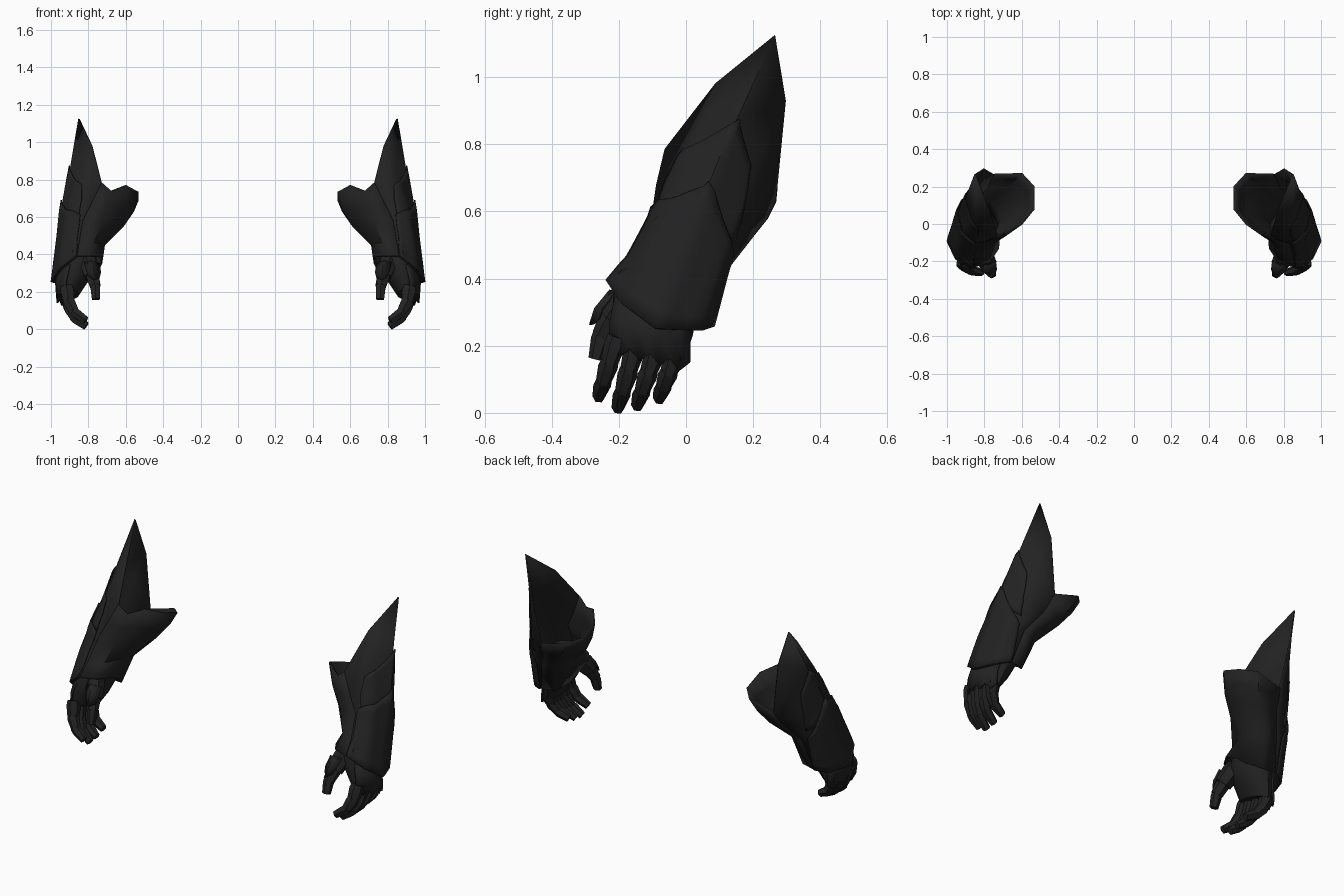
import bpy, bmesh, math
from mathutils import Vector
from mathutils.bvhtree import BVHTree

if "Cube" in bpy.data.objects:
    bpy.data.objects.remove(bpy.data.objects["Cube"])

black = bpy.data.materials.new("black_metal")
black.diffuse_color = (0.016, 0.016, 0.016, 1)
black.use_nodes = True
black.node_tree.nodes["Principled BSDF"].inputs["Base Color"].default_value = black.diffuse_color


def finish(name, bm, thick=0.0, angle=40):
    """Turn a bmesh into a mirrored, shaded object."""
    bmesh.ops.recalc_face_normals(bm, faces=bm.faces)
    me = bpy.data.meshes.new(name)
    bm.to_mesh(me)
    bm.free()
    me.materials.append(black)
    ob = bpy.data.objects.new(name, me)
    bpy.context.collection.objects.link(ob)
    bpy.ops.object.select_all(action='DESELECT')
    ob.select_set(True)
    bpy.context.view_layer.objects.active = ob
    bpy.ops.object.shade_smooth_by_angle(angle=math.radians(angle))
    if thick:
        m = ob.modifiers.new("thickness", 'SOLIDIFY')
        m.thickness = thick
        m.offset = 0
    m = ob.modifiers.new("pair", 'MIRROR')
    m.use_axis = (True, False, False)
    return ob


def add_loft(bm, rows, closed=False):
    """Skin a grid of points; closed rows also get end caps."""
    vs = [[bm.verts.new(p) for p in r] for r in rows]
    n = len(rows[0])
    for a, b in zip(vs, vs[1:]):
        for i in range(n if closed else n - 1):
            j = (i + 1) % n
            bm.faces.new((a[i], a[j], b[j], b[i]))
    if closed:
        bm.faces.new(vs[0])
        bm.faces.new(vs[-1])


def sheet(name, rows, thick=0.01):
    bm = bmesh.new()
    add_loft(bm, rows)
    return finish(name, bm, thick)


def refine(row, n=4):
    """Insert evenly spaced points between neighbours."""
    out = [row[0]]
    for a, b in zip(row, row[1:]):
        out += [a.lerp(b, k / n) for k in range(1, n + 1)]
    return out


def add_segment(bm, p0, p1, w0, w1, t0, t1):
    """Tapered six-sided armour segment from p0 to p1."""
    p0, p1 = Vector(p0), Vector(p1)
    d = (p1 - p0).normalized()
    u = (Vector((0, 1, 0)) - d * d.y).normalized()
    v = d.cross(u)
    rows = []
    for f, s in ((0, 0.8), (0.3, 1.0), (1, 1.0)):
        w, t = (w0 + (w1 - w0) * f) * s, (t0 + (t1 - t0) * f) * s
        c = p0.lerp(p1, f)
        rows.append([c + u * w * math.cos(a) + v * t * math.sin(a)
                     for a in (k * math.pi / 3 for k in range(6))])
    add_loft(bm, rows, True)


# Cuff: columns run from the wrist up to the rim
front_edge = [(.86, -.232, .39), (.85, -.17, .46), (.83, -.10, .58),
              (.78, -.085, .68), (.73, -.06, .785)]
back_edge = [(.88, .075, .26), (.84, .13, .44), (.78, .20, .53),
             (.765, .24, .58), (.75, .265, .63)]
outer = [
    [(.945, -.185, .32), (.928, -.12, .47), (.895, -.05, .64), (.845, .03, .83), (.78, .09, .98)],
    [(.99, -.09, .25), (.96, -.01, .45), (.935, .06, .65), (.893, .15, .87), (.85, .265, 1.125)],
    [(.945, .03, .245), (.92, .095, .44), (.88, .16, .60), (.84, .225, .78), (.80, .295, .93)],
]
inner = [
    [(.77, -.20, .39), (.77, -.13, .46), (.735, -.09, .57), (.70, -.07, .66), (.68, -.05, .74)],
    [(.725, -.13, .385), (.735, -.04, .46), (.67, -.025, .56), (.62, -.01, .66), (.60, 0, .77)],
    [(.73, -.06, .35), (.715, .02, .45), (.615, .045, .55), (.56, .07, .64), (.535, .08, .735)],
    [(.755, 0, .30), (.725, .07, .44), (.62, .13, .55), (.56, .17, .63), (.535, .20, .69)],
    [(.80, .06, .265), (.77, .12, .44), (.68, .20, .53), (.63, .24, .60), (.60, .27, .67)],
]
outer_cols = [front_edge] + outer + [back_edge]
sheet("outer_cuff", outer_cols, 0.008)
sheet("inner_cuff", [front_edge] + inner + [back_edge], 0.008)

# Surface that the overlapping plates are fitted onto
verts = [Vector(p) for c in outer_cols for p in c]
quads = [(i * 5 + j, i * 5 + j + 1, i * 5 + j + 6, i * 5 + j + 5)
         for i in range(4) for j in range(4)]
surface = BVHTree.FromPolygons(verts, quads)


def plate(name, rows, gap):
    """Pointed plate hugging the outer cuff, lifting slightly toward its tip."""
    rows = [refine([Vector(p) for p in r]) for r in rows]
    rows = list(zip(*[refine(list(c)) for c in zip(*rows)]))
    fitted = []
    for k, r in enumerate(rows):
        line = []
        for p in r:
            q, n, _, _ = surface.find_nearest(p)
            axis = Vector((.82, -.07 + .4 * (q.z - .35), q.z))
            if n.dot(q - axis) < 0:
                n = -n
            line.append(q + n * gap * (0.75 + 0.7 * k / (len(rows) - 1)))
        fitted.append(line)
    sheet(name, fitted, 0.006)


plate("lower_plate", [
    [(.86, -.235, .39), (.95, -.19, .315), (.997, -.09, .25), (.95, .03, .24), (.88, .075, .26)],
    [(.86, -.16, .49), (.94, -.11, .49), (.983, -.01, .47), (.94, .09, .42), (.88, .125, .40)],
    [(.835, -.085, .605), (.91, -.02, .64), (.952, .08, .685), (.94, .115, .58), (.88, .14, .46)]], 0.013)
plate("upper_plate", [
    [(.84, -.06, .60), (.92, -.05, .60), (.96, .03, .60), (.935, .12, .54), (.88, .16, .50)],
    [(.825, -.04, .68), (.90, 0, .70), (.945, .08, .72), (.925, .15, .66), (.885, .18, .60)],
    [(.83, -.012, .765), (.88, .06, .815), (.912, .16, .877), (.898, .18, .80), (.88, .196, .74)]], 0.008)

# Hand
bm = bmesh.new()
rows = []
for cx, cy, z, rx, ry in ((.85, -.07, .43, .09, .10), (.86, -.09, .34, .105, .125),
                          (.88, -.10, .26, .083, .12), (.902, -.11, .185, .052, .105)):
    ring = []
    for k in range(12):
        a = k * math.pi / 6
        y = ry * math.sin(a)
        ring.append((cx + rx * math.cos(a), cy + y, z - 0.25 * y))
    rows.append(ring)
add_loft(bm, rows, True)
finish("hand", bm)

# Back-of-hand plate with a zigzag lower edge over the knuckles
rows = []
for k in range(9):
    t = k / 8
    bulge = math.sin(math.pi * t)
    y = -.225 + .235 * t
    low = .205 - .055 * t - (.03 if k % 2 else 0)
    rows.append([(.90 + .06 * bulge, y + .015, .345 - .04 * t),
                 (.917 + .056 * bulge, y, .27 - .04 * t),
                 (.925 + .043 * bulge, y, low)])
sheet("knuckle_plate", rows)

# Fingers: start y, tip y, start z, tip z
fingers = ((-.208, -.260, .215, .048), (-.150, -.203, .20, .014),
           (-.090, -.145, .185, .022), (-.033, -.080, .17, .044))
for n, (y0, y1, z0, z1) in enumerate(fingers):
    bm = bmesh.new()
    xs, fs = (.915, .903, .872, .812), (0, .42, .76, 1)
    pts = [Vector((x, y0 + (y1 - y0) * f, z0 + (z1 - z0) * f)) for x, f in zip(xs, fs)]
    for i in range(3):
        a, b = pts[i], pts[i + 1]
        w = .036 - .003 * i
        t = .044 - .006 * i
        add_segment(bm, a - (b - a) * 0.2, b, w, w - .011, t, t - .010)
    finish("finger_%d" % (n + 1), bm)

# Thumb
bm = bmesh.new()
pts = [(.805, -.165, .36), (.778, -.22, .285), (.763, -.252, .23), (.760, -.270, .16)]
sizes = (.055, .040, .032)
for i, w in enumerate(sizes):
    a, b = Vector(pts[i]), Vector(pts[i + 1])
    add_segment(bm, a - (b - a) * 0.2, b, w, w - .011, w, w - .008)
finish("thumb", bm)

# Small pointed guard over the thumb root
sheet("thumb_guard", [
    [(.82, -.21, .36), (.78, -.225, .365), (.74, -.20, .35)],
    [(.81, -.25, .31), (.772, -.27, .31), (.735, -.24, .30)],
    [(.795, -.26, .28), (.768, -.285, .262), (.742, -.255, .275)]], 0.008)
